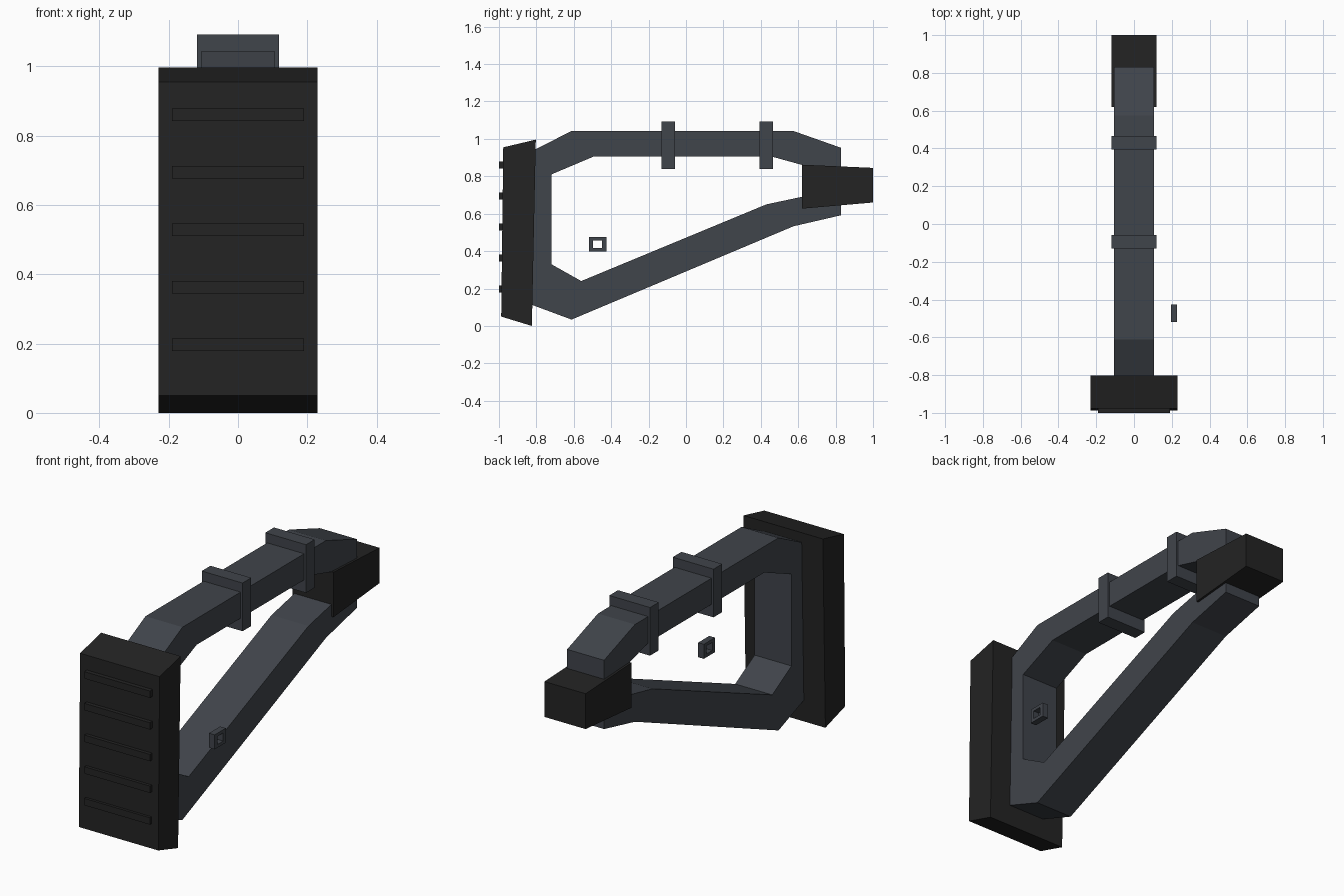
import bpy, bmesh

if "Cube" in bpy.data.objects:
    bpy.data.objects.remove(bpy.data.objects["Cube"])


def material(name, rgb):
    m = bpy.data.materials.new(name)
    m.diffuse_color = (*rgb, 1.0)
    m.use_nodes = True
    m.node_tree.nodes["Principled BSDF"].inputs["Base Color"].default_value = m.diffuse_color
    return m


GREY = material("slate_grey", (0.051, 0.058, 0.070))
BLACK = material("rubber_black", (0.017, 0.017, 0.017))


def finish(name, bm, mat):
    bmesh.ops.recalc_face_normals(bm, faces=bm.faces)
    me = bpy.data.meshes.new(name)
    bm.to_mesh(me)
    bm.free()
    me.materials.append(mat)
    ob = bpy.data.objects.new(name, me)
    bpy.context.collection.objects.link(ob)
    return ob


def extrude_profile(name, yz, x0, x1, mat):
    """Extrude a side profile of (y, z) points across x."""
    bm = bmesh.new()
    face = bm.faces.new([bm.verts.new((x0, y, z)) for y, z in yz])
    ext = bmesh.ops.extrude_face_region(bm, geom=[face])
    moved = [g for g in ext["geom"] if isinstance(g, bmesh.types.BMVert)]
    bmesh.ops.translate(bm, verts=moved, vec=(x1 - x0, 0, 0))
    return finish(name, bm, mat)


def box(name, x, y, z, mat):
    return extrude_profile(name, [(y[0], z[0]), (y[1], z[0]), (y[1], z[1]), (y[0], z[1])],
                           x[0], x[1], mat)


# Open frame: upper tube, rear upright and sloping lower strut in one profile
extrude_profile("stock_frame", [
    (0.83, 0.952), (0.575, 1.042), (-0.612, 1.042), (-0.83, 0.932),
    (-0.83, 0.115), (-0.612, 0.034), (0.575, 0.533), (0.83, 0.592),
    (0.83, 0.735), (0.43, 0.65), (-0.56, 0.24), (-0.72, 0.33),
    (-0.72, 0.81), (-0.495, 0.905), (0.46, 0.905), (0.83, 0.803)],
    -0.107, 0.107, GREY)

# Tapered front socket
extrude_profile("front_socket", [(0.62, 0.627), (1.0, 0.66), (1.0, 0.845), (0.62, 0.862)],
                -0.119, 0.119, BLACK)

# Shoulder pad with raised grip ribs
extrude_profile("shoulder_pad", [(-0.988, 0.05), (-0.824, 0.0), (-0.803, 0.996), (-0.977, 0.955)],
                -0.23, 0.23, BLACK)
for i in range(5):
    z = 0.197 + i * 0.1658
    box(f"pad_rib_{i + 1}", (-0.19, 0.19), (-1.0, -0.96), (z - 0.018, z + 0.018), BLACK)

# Bands around the upper tube
for i, y in enumerate((-0.095, 0.43)):
    box(f"tube_band_{i + 1}", (-0.118, 0.118), (y - 0.036, y + 0.036), (0.84, 1.092), GREY)

# Small square sling loop on the right side
bm = bmesh.new()
cy, cz = -0.472, 0.437
rings = []
for x, a, b in ((0.195, 0.046, 0.038), (0.228, 0.046, 0.038),
                (0.228, 0.024, 0.021), (0.195, 0.024, 0.021)):
    rings.append([bm.verts.new((x, cy + sy * a, cz + sz * b))
                  for sy, sz in ((-1, -1), (1, -1), (1, 1), (-1, 1))])
for r in range(4):
    p, q = rings[r], rings[(r + 1) % 4]
    for k in range(4):
        n = (k + 1) % 4
        bm.faces.new((p[k], p[n], q[n], q[k]))
finish("sling_loop", bm, GREY)
